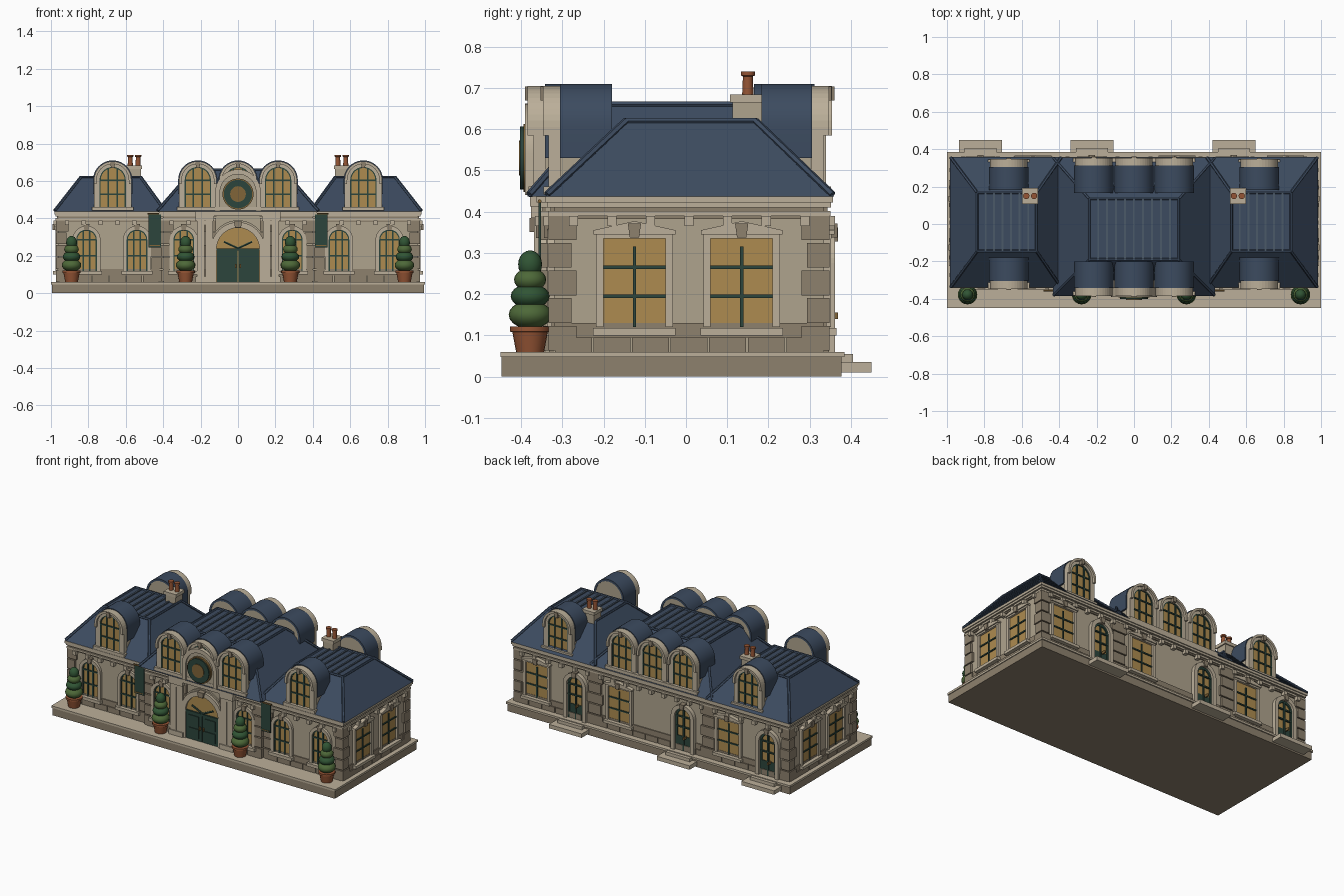
import bpy, bmesh
from math import pi, sin, cos
from mathutils import Matrix, Vector

if "Cube" in bpy.data.objects:
    bpy.data.objects.remove(bpy.data.objects["Cube"])

COL = dict(stone=(.43, .37, .27), trim=(.50, .43, .32), dark=(.27, .22, .155), slate=(.045, .07, .115),
           seam=(.07, .10, .14), gold=(.42, .26, .08), green=(.025, .06, .045), clay=(.30, .09, .035),
           leaf=(.075, .14, .04), leaf2=(.03, .09, .035), bronze=(.22, .13, .04))
MAT = {}
for k, c in COL.items():
    MAT[k] = bpy.data.materials.new(k)
    MAT[k].diffuse_color = (*c, 1)
parts = {}
I = Matrix.Identity(4)

def place(x, y, turn=0):
    return Matrix.Translation((x, y, 0)) @ Matrix.Rotation(turn, 4, 'Z')

def solid(name, mat, lower, upper, M=I):
    """Join two matching loops into a closed solid, gathered per part name."""
    bm = parts.setdefault((name, mat), bmesh.new())
    a = [bm.verts.new(M @ Vector(p)) for p in lower]
    b = [bm.verts.new(M @ Vector(p)) for p in upper]
    n = len(a)
    bm.faces.new(a[::-1])
    bm.faces.new(b)
    for i in range(n):
        bm.faces.new((a[i], a[(i + 1) % n], b[(i + 1) % n], b[i]))

def rect(x0, x1, y0, y1, z):
    return [(x0, y0, z), (x1, y0, z), (x1, y1, z), (x0, y1, z)]

def box(name, mat, x0, x1, y0, y1, z0, z1, M=I):
    solid(name, mat, rect(x0, x1, y0, y1, z0), rect(x0, x1, y0, y1, z1), M)

def prism(name, mat, pts, y0, y1, M=I):
    solid(name, mat, [(x, y0, z) for x, z in pts], [(x, y1, z) for x, z in pts], M)

def arc(r, cz, n=20, a0=0.0, a1=pi, cx=0):
    return [(cx + r * cos(a0 + (a1 - a0) * i / n), cz + r * sin(a0 + (a1 - a0) * i / n)) for i in range(n + 1)]

def arch(u, w, z0, zs):
    return [(u + w, z0)] + arc(w, zs, cx=u) + [(u - w, z0)]

def arch_band(u, wo, wi, z0, zs):
    return arch(u, wo, z0, zs) + arch(u, wi, z0, zs)[::-1]

def beam(name, mat, p, q, r):
    p, q = Vector(p), Vector(q)
    M = Matrix.Translation(p) @ (q - p).to_track_quat('Z', 'Y').to_matrix().to_4x4()
    ring = [(r * cos(i * pi / 3), r * sin(i * pi / 3)) for i in range(6)]
    solid(name, mat, [(x, y, 0) for x, y in ring], [(x, y, (q - p).length) for x, y in ring], M)

def lathe(name, mat, prof, x, y, n=20):
    loops = [[(x + r * cos(2 * pi * i / n), y + r * sin(2 * pi * i / n), z) for i in range(n)] for r, z in prof]
    bm = parts.setdefault((name, mat), bmesh.new())
    vs = [[bm.verts.new(p) for p in l] for l in loops]
    bm.faces.new(vs[0][::-1])
    bm.faces.new(vs[-1])
    for a, b in zip(vs, vs[1:]):
        for i in range(n):
            bm.faces.new((a[i], a[(i + 1) % n], b[(i + 1) % n], b[i]))

def keystone(M, u, z, d, s=.016):
    prism('keystone', 'dark', [(u - s * .7, z), (u + s * .7, z), (u + s, z + .034), (u - s, z + .034)], -d, .01, M)

def bars(M, u, w, z0, z1, d, xs, zs):
    for x in xs:
        box('glazing_bar', 'green', u + x - .004, u + x + .004, -d, .002, z0, z1, M)
    for z in zs:
        box('glazing_bar', 'green', u - w, u + w, -d, .002, z - .004, z + .004, M)

def arched_window(M, u, w=.055, z0=.12, zs=.285):
    prism('window_glass', 'gold', arch(u, w, z0, zs), -.004, .01, M)
    prism('window_frame', 'green', arch_band(u, w, w - .006, z0, zs), -.009, .01, M)
    prism('window_surround', 'trim', arch_band(u, w + .02, w, z0, zs), -.016, .01, M)
    bars(M, u, w, z0, zs + w, .01, [0] if w < .05 else [-.018, .018], [.2, zs])
    keystone(M, u, zs + w - .004, .024)
    box('window_sill', 'trim', u - w - .028, u + w + .028, -.03, .01, z0 - .02, z0, M)

def square_window(M, u, w=.075, z0=.12, z1=.335):
    box('window_glass', 'gold', u - w, u + w, -.004, .01, z0, z1, M)
    for s in (-1, 1):
        a, b = sorted((u + s * w, u + s * (w + .018)))
        box('window_surround', 'trim', a, b, -.016, .01, z0, z1, M)
    box('window_surround', 'trim', u - w - .018, u + w + .018, -.018, .01, z1, z1 + .012, M)
    prism('window_pediment', 'trim', [(u - w - .024, z1 + .01), (u + w + .024, z1 + .01),
          (u + w + .024, z1 + .02), (u, z1 + .042), (u - w - .024, z1 + .02)], -.025, .01, M)
    keystone(M, u, z1 + .002, .032)
    bars(M, u, w, z0, z1 - .02, .01, [0], [.195, .265])
    box('window_sill', 'trim', u - w - .025, u + w + .025, -.03, .01, z0 - .02, z0 - .002, M)

def back_door(M, u):
    w = .055
    prism('window_glass', 'gold', arch(u, w, .06, .275), -.004, .01, M)
    box('back_door', 'green', u - w, u + w, -.008, .01, .06, .15, M)
    prism('door_frame', 'green', arch_band(u, w, w - .012, .06, .275), -.012, .01, M)
    prism('door_surround', 'trim', arch_band(u, w + .025, w, .06, .275), -.026, .01, M)
    bars(M, u, w, .06, .32, .014, [0], [.21, .275])
    box('door_handle', 'bronze', u + .01, u + .018, -.034, 0, .14, .155, M)
    keystone(M, u, .328, .034)
    box('back_step', 'trim', u - .115, u + .115, -.115, -.03, .01, .035, M)
    box('back_step', 'trim', u - .085, u + .085, -.07, -.03, .035, .055, M)

def facade(M, u0, u1):
    """Plinth, frieze, dentils, cornice and quoins of one wall face."""
    n = max(2, round((u1 - u0) / .09))
    s = (u1 - u0) / n
    for i in range(n):
        a = u0 + i * s
        box('plinth_block', 'dark', a + .002, a + s - .002, -.012, .01, .06, .095, M)
        if a + s / 2 > u0:
            box('frieze_bracket', 'trim', a + s / 2 - .011, a + s / 2 + .011, -.026, .01, .365, .39, M)
    box('plinth_cap', 'dark', u0, u1, -.006, .01, .095, .13, M)
    box('frieze', 'dark', u0, u1, -.008, .01, .382, .41, M)
    box('frieze_band', 'trim', u0 - .012, u1 + .012, -.015, .01, .39, .402, M)
    box('cornice', 'trim', u0 - .016, u1 + .016, -.016, .01, .41, .422, M)
    box('cornice', 'trim', u0 - .022, u1 + .022, -.022, .01, .422, .438, M)
    for k in range(5):
        w = .055 if k % 2 == 0 else .042
        z = .063 + k * .067
        box('quoin', 'dark', u0 - .012, u0 + w, -.013, .01, z, z + .06, M)
        box('quoin', 'dark', u1 - w, u1 + .012, -.013, .01, z, z + .06, M)

def roof(b, t, z0, z1, n=7):
    """Hipped roof with stepped slate courses, hip rolls and a seamed flat top."""
    mix = lambda f, e: [b[i] + (t[i] - b[i]) * f + e * (-1, 1, -1, 1)[i] for i in range(4)]
    for i in range(n):
        solid('roof_slates', 'slate', rect(*mix(i / n, .004), z0 + (z1 - z0) * i / n),
              rect(*mix((i + 1) / n, .001), z0 + (z1 - z0) * (i + 1) / n))
    lo, hi = rect(*b, z0 + .004), rect(*t, z1)
    for i in range(4):
        beam('hip_roll', 'slate', lo[i], hi[i], .009)
        beam('roof_rim', 'slate', hi[i], hi[(i + 1) % 4], .008)
    k = round((t[1] - t[0]) / .046)
    for i in range(1, k):
        x = t[0] + (t[1] - t[0]) * i / k
        box('roof_seam', 'seam', x - .005, x + .005, t[2], t[3], z1 - .01, z1 + .007)

def dormer(M, length):
    zs, z0 = .605, .455
    prism('dormer_body', 'stone', arch(0, .094, z0 - .01, zs), .012, length - .003, M)
    prism('dormer_roof', 'slate', arch_band(0, .105, .092, .53, zs), .028, length, M)
    prism('dormer_surround', 'trim', arch_band(0, .1, .07, z0, zs), 0, .03, M)
    prism('dormer_hood', 'trim', arch_band(0, .1, .086, .585, zs), -.014, .03, M)
    prism('dormer_glass', 'gold', arch(0, .072, z0, zs), .008, .02, M)
    prism('dormer_frame', 'green', arch_band(0, .072, .064, z0, zs), .003, .02, M)
    for x in (-.025, .025):
        box('dormer_bar', 'green', x - .004, x + .004, .002, .015, z0, zs + .064, M)
    for z in (.53, .605):
        box('dormer_bar', 'green', -.07, .07, .002, .015, z - .004, z + .004, M)
    box('dormer_sill', 'trim', -.11, .11, -.012, .03, z0 - .014, z0 + .006, M)
    keystone(M, 0, zs + .064, .02, .013)

# terrace and walls
box('terrace', 'dark', -.995, .995, -.447, .377, 0, .047)
box('terrace_top', 'trim', -1, 1, -.45, .384, .047, .06)
box('main_walls', 'stone', -.96, .96, -.32, .335, .06, .435)
box('centre_wall', 'stone', -.4, .4, -.34, 0, .06, .435)

# wall faces
front, centre, back = place(0, -.32), place(0, -.34), place(0, .335, pi)
right, left = place(.96, 0, pi / 2), place(-.96, 0, -pi / 2)
facade(right, -.32, .335)
facade(left, -.335, .32)
facade(front, .42, .96)
facade(front, -.96, -.42)
facade(centre, -.4, -.13)
facade(centre, .13, .4)
for a, b in ((-.96, -.4), (-.4, .4), (.4, .96)):
    facade(back, a, b)

# windows and back doors
for y in (-.125, .135):
    square_window(right, y)
    square_window(left, -y)
for s in (-1, 1):
    for x in (.54, .81):
        arched_window(front, s * x)
    arched_window(centre, s * .29)
for x in (.81, .23, -.54):
    square_window(back, -x)
for x in (.535, -.225, -.82):
    back_door(back, -x)

# main entrance
prism('entrance_wall', 'stone', arch(0, .15, .06, .24), -.01, .02, centre)
prism('fanlight', 'gold', arch(0, .115, .06, .235), -.014, .01, centre)
prism('entrance_arch', 'trim', arch_band(0, .145, .115, .06, .235), -.026, .01, centre)
for s in (-1, 1):
    a, b = sorted((s * .002, s * .113))
    box('front_door', 'green', a, b, -.02, .01, .06, .232, centre)
    for z0, z1 in ((.075, .135), (.15, .215)):
        box('door_panel', 'green', a + .02, b - .02, -.025, .01, z0, z1, centre)
    box('door_knob', 'bronze', s * .013 - .004, s * .013 + .004, -.032, 0, .135, .155, centre)
    beam('fanlight_bar', 'green', (0, -.356, .24), (s * .075, -.356, .275), .006)
    for x in (.2, .155):
        box('pilaster', 'trim', s * x - .02, s * x + .02, -.028, .01, .06, .41, centre)
        box('pilaster_base', 'trim', s * x - .026, s * x + .026, -.034, .01, .06, .09, centre)
        box('pilaster_capital', 'trim', s * x - .026, s * x + .026, -.036, .01, .385, .412, centre)
box('door_transom', 'green', -.115, .115, -.024, .01, .228, .24, centre)
box('entrance_cornice', 'trim', -.23, .23, -.038, .01, .412, .44, centre)
keystone(centre, 0, .35, .04, .022)

# round medallion above the entrance
prism('medallion_gable', 'stone', arch(0, .115, .44, .54), -.38, -.3)
prism('medallion_arch', 'trim', arch_band(0, .122, .096, .44, .54), -.39, -.34)
for nm, m, r, y in (('medallion_rim', 'bronze', .083, -.394), ('medallion_disc', 'green', .076, -.402),
                    ('medallion_centre', 'bronze', .042, -.405)):
    prism(nm, m, arc(r, .53, 31, 0, 2 * pi * 31 / 32), y, -.37)

# roofs
for s in (-1, 1):
    sx = lambda a, b: sorted((s * a, s * b))
    roof((*sx(.39, .98), -.337, .355), (*sx(.52, .84), -.145, .168), .437, .62)
roof((-.43, .43, -.38, .352), (-.24, .24, -.19, .135), .437, .66)

# dormers
for s in (-1, 1):
    dormer(place(s * .67, -.333), .153)
    dormer(place(s * .67, .333, pi), .15)
for x in (-.215, 0, .215):
    dormer(place(x, -.37), .17)
    dormer(place(x, .34, pi), .175)

for s in (-1, 1):
    # chimneys
    c = s * .555
    box('chimney', 'stone', c - .036, c + .036, .113, .185, .5, .668)
    box('chimney_cap', 'trim', c - .043, c + .043, .107, .192, .664, .684)
    for d in (-.021, .021):
        lathe('chimney_pot', 'clay', [(.014, .68), (.012, .728), (.017, .73), (.017, .74), (.01, .74)], c + d, .15, 12)
    # hanging banners
    box('banner', 'green', s * .445 - .034, s * .445 + .034, -.358, -.352, .245, .425)
    box('banner_edge', 'bronze', s * .445 - .027, s * .445 + .027, -.36, -.351, .252, .257)
    beam('banner_rod', 'bronze', (s * .445 - .04, -.355, .425), (s * .445 + .04, -.355, .425), .005)
    # potted topiaries
    for x in (s * .28, s * .89):
        lathe('plant_pot', 'clay', [(.034, .06), (.043, .108), (.049, .109), (.049, .121), (.04, .121)], x, -.378)
        for i, (z, r, h) in enumerate(((.15, .052, .034), (.195, .047, .03), (.235, .039, .028), (.272, .029, .034))):
            prof = [(max(.002, r * cos(a)), z + h * sin(a)) for a in [-pi / 2 + pi * k / 10 for k in range(11)]]
            lathe('topiary_tier_%d' % (i % 2), ('leaf', 'leaf2')[i % 2], prof, x, -.378)

# turn every gathered part into an object
bpy.ops.object.select_all(action='DESELECT')
for (name, mat), bm in parts.items():
    bmesh.ops.recalc_face_normals(bm, faces=bm.faces)
    me = bpy.data.meshes.new(name)
    bm.to_mesh(me)
    bm.free()
    me.materials.append(MAT[mat])
    ob = bpy.data.objects.new(name, me)
    bpy.context.collection.objects.link(ob)
    if name.startswith(('topiary', 'plant', 'chimney_pot', 'dormer_roof', 'medallion')):
        ob.select_set(True)
        bpy.context.view_layer.objects.active = ob
bpy.ops.object.shade_smooth_by_angle(angle=.6)

for m in bpy.data.materials:
    if m.users and not m.is_grease_pencil:
        m.use_nodes = True
        m.node_tree.nodes["Principled BSDF"].inputs["Base Color"].default_value = m.diffuse_color
